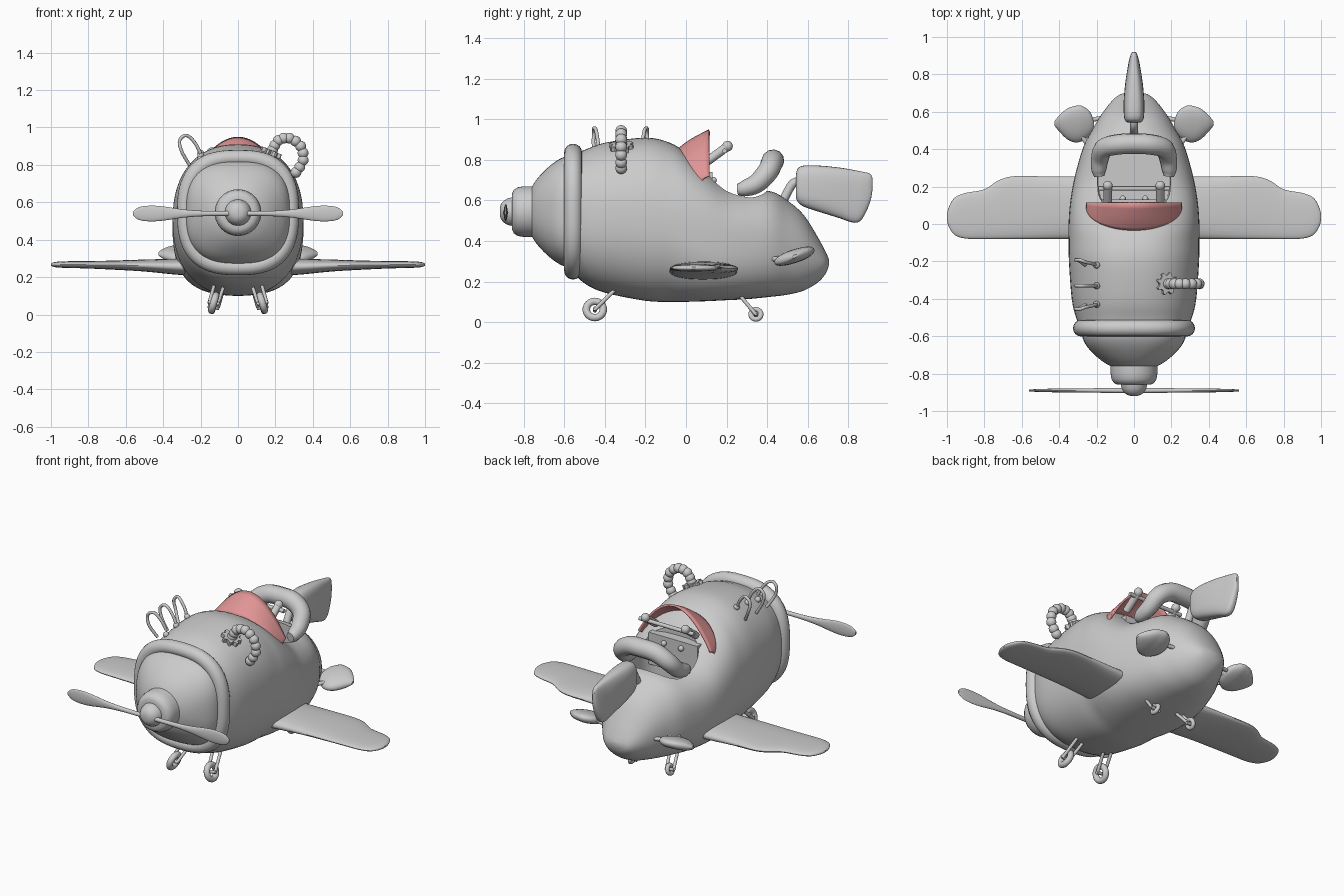
import bpy, bmesh, math
from mathutils import Vector

if "Cube" in bpy.data.objects:
    bpy.data.objects.remove(bpy.data.objects["Cube"])

AXES = {'x': (0, 1, 2), 'y': (1, 0, 2), 'z': (2, 0, 1)}


def smooth(rows, k):
    """Catmull-Rom resampling of a list of tuples."""
    out = []
    for i in range(len(rows) - 1):
        p0, p1, p2, p3 = (rows[max(0, min(len(rows) - 1, j))] for j in range(i - 1, i + 3))
        for s in range(k):
            t = s / k
            out.append(tuple(b + .5 * t * (c - a + t * (2 * a - 5 * b + 4 * c - d + t * (3 * (b - c) + d - a)))
                             for a, b, c, d in zip(p0, p1, p2, p3)))
    return out + [rows[-1]]


def mesh_obj(name, verts, faces, angle=40):
    me = bpy.data.meshes.new(name)
    me.from_pydata(verts, [], faces)
    bm = bmesh.new()
    bm.from_mesh(me)
    bmesh.ops.recalc_face_normals(bm, faces=bm.faces)
    bm.to_mesh(me)
    bm.free()
    ob = bpy.data.objects.new(name, me)
    bpy.context.collection.objects.link(ob)
    return finish(ob, name, angle)


def finish(ob, name, angle=40):
    ob.name = name
    bpy.ops.object.select_all(action='DESELECT')
    ob.select_set(True)
    bpy.context.view_layer.objects.active = ob
    bpy.ops.object.shade_smooth_by_angle(angle=math.radians(angle))
    return ob


def loft(name, rows, axis='y', side=1, seg=40, closed=False, shear=0):
    """Superellipse rings; row = (position, centre a, centre b, radius a, radius b, exponent)."""
    verts, faces, ax = [], [], AXES[axis]
    for t, ca, cb, ra, rb, n in rows:
        for i in range(seg):
            th = 2 * math.pi * i / seg
            c, s = math.cos(th), math.sin(th)
            v = [0, 0, 0]
            v[ax[0]] = t
            v[ax[1]] = ca + ra * math.copysign(abs(c) ** (2 / n), c)
            v[ax[2]] = cb + rb * math.copysign(abs(s) ** (2 / n), s)
            v[2] += shear * (v[1] - ca)
            verts.append((v[0] * side, v[1], v[2]))
    m = len(rows)
    for r in range(m if closed else m - 1):
        for i in range(seg):
            j, q = (i + 1) % seg, (r + 1) % m
            faces.append((r * seg + i, r * seg + j, q * seg + j, q * seg + i))
    if not closed:
        faces += [tuple(range(seg)), tuple(range((m - 1) * seg, m * seg))]
    return mesh_obj(name, verts, faces)


def tube(name, pts, r, k=6, side=1):
    """Round tube along points; an optional 4th value scales the radius."""
    cu = bpy.data.curves.new(name, 'CURVE')
    cu.dimensions, cu.bevel_depth, cu.bevel_resolution, cu.use_fill_caps = '3D', r, 4, True
    path = smooth([p if len(p) == 4 else (*p, 1) for p in pts], k)
    sp = cu.splines.new('POLY')
    sp.points.add(len(path) - 1)
    for sp_pt, p in zip(sp.points, path):
        sp_pt.co, sp_pt.radius = (p[0] * side, p[1], p[2], 1), p[3]
    ob = bpy.data.objects.new(name, cu)
    bpy.context.collection.objects.link(ob)
    bpy.ops.object.select_all(action='DESELECT')
    ob.select_set(True)
    bpy.context.view_layer.objects.active = ob
    bpy.ops.object.convert(target='MESH')
    return finish(bpy.context.object, name)


def ball(name, loc, r):
    bpy.ops.mesh.primitive_uv_sphere_add(segments=20, ring_count=12, radius=r, location=loc)
    return finish(bpy.context.object, name)


# fuselage: (y, bottom z, top z, half width, exponent)
HULL = smooth([(-.56, .25, .83, .285, 2.5), (-.5, .19, .85, .31, 2.4), (-.4, .145, .885, .333, 2.3),
               (-.2, .105, .91, .348, 2.3), (-.08, .1, .885, .35, 2.3), (0, .1, .835, .35, 2.5),
               (.1, .103, .75, .343, 2.7), (.2, .108, .675, .328, 2.7), (.3, .113, .65, .305, 2.6),
               (.42, .125, .645, .268, 2.4), (.5, .135, .6, .225, 2.2), (.58, .155, .53, .178, 2.1),
               (.65, .195, .42, .125, 2), (.69, .24, .345, .08, 2), (.705, .28, .31, .025, 2)], 4)
hull = loft("fuselage", [(y, 0, (a + b) / 2, w, (b - a) / 2, n) for y, a, b, w, n in HULL], seg=64)


def hull_top(x, y):
    i = max(1, next(j for j, r in enumerate(HULL) if r[0] >= y))
    p, q = HULL[i - 1], HULL[i]
    f = (y - p[0]) / (q[0] - p[0])
    _, a, b, w, n = (u + f * (v - u) for u, v in zip(p, q))
    return (a + b) / 2 + (b - a) / 2 * (1 - min(1, abs(x) / w) ** n) ** (1 / n)


# cockpit opening
cutter = loft("cockpit_cutter", [(.42, 0, .235, .19, .16, 3), (1.1, 0, .235, .205, .17, 3)], 'z')
mod = hull.modifiers.new("cockpit", 'BOOLEAN')
mod.object, mod.operation, mod.solver = cutter, 'DIFFERENCE', 'EXACT'
bpy.context.view_layer.objects.active = hull
bpy.ops.object.modifier_apply(modifier="cockpit")
bpy.data.objects.remove(cutter)
finish(hull, "fuselage")

# cowling, rolled collar and spinner
CZ = .545
loft("cowling", smooth([(y, 0, CZ, w, h, n) for y, w, h, n in (
    (-.54, .28, .28, 2.7), (-.6, .277, .27, 2.7), (-.65, .255, .243, 2.6), (-.7, .21, .2, 2.4),
    (-.74, .16, .155, 2.2), (-.765, .115, .115, 2))], 4), seg=64)
loft("cowling_collar", [(-.557 + .044 * math.sin(a), 0, CZ, .284 + .042 * math.cos(a), .293 + .042 * math.cos(a), 2.6)
                        for a in (2 * math.pi * i / 16 for i in range(16))], seg=64, closed=True)
loft("propeller_hub", [(y, 0, CZ, r, r, 2) for y, r in (
    (-.74, .125), (-.8, .125), (-.83, .12), (-.85, .107), (-.858, .09), (-.859, .07), (-.88, .066),
    (-.9, .053), (-.913, .038), (-.919, .02))])

# windshield
N, M = 32, 6
verts, faces = [], []
for i in range(N + 1):
    a = math.pi * (i / N - .5)
    x = .25 * math.sin(a)
    yb = -.035 + .12 * (1 - math.cos(a))
    base = Vector((x, yb, hull_top(x, yb) - .008))
    top = Vector((x, .115, max(.945 - .225 * (x / .25) ** 2, hull_top(x, .115))))
    for j in range(M + 1):
        p = base.lerp(top, j / M)
        p.y -= .012 * math.sin(math.pi * j / M)
        verts.append(p)
for i in range(N):
    for j in range(M):
        k = i * (M + 1) + j
        faces.append((k, k + 1, k + M + 2, k + M + 1))
shield = mesh_obj("windshield", verts, faces)
sol = shield.modifiers.new("thickness", 'SOLIDIFY')
sol.thickness, sol.offset = .012, 0
red = bpy.data.materials.new("windshield_red")
red.diffuse_color = (.75, .3, .3, 1)
red.use_nodes = True
red.node_tree.nodes["Principled BSDF"].inputs["Base Color"].default_value = red.diffuse_color
shield.data.materials.append(red)

# padded headrest
half = [(.185, .255, .655, .55), (.188, .29, .66, .8), (.182, .35, .685, .95), (.16, .405, .745, 1.05), (.09, .425, .79, 1.1)]
tube("headrest", half + [(0, .43, .797, 1.1)] + [(-p[0], *p[1:]) for p in reversed(half)], .05, 5)

# dashboard and control handles
bpy.ops.mesh.primitive_cube_add(size=1, location=(0, .095, .64))
bpy.context.object.name = "dashboard"
bpy.context.object.scale = (.34, .07, .2)
tube("control_bar", [(-.19, .19, .845), (.19, .19, .845)], .012, 1)
for x in (-.06, .06):
    ball("dashboard_knob", (x, .135, .7), .017)

# tail fin and its bracket
loft("tail_fin", smooth([(y, 0, (a + b) / 2, t, (b - a) / 2, 3) for y, a, b, t in (
    (.542, .62, .72, .03), (.55, .595, .755, .045), (.58, .57, .772, .054), (.66, .543, .772, .055),
    (.76, .512, .762, .046), (.83, .49, .75, .035), (.87, .51, .742, .028), (.908, .59, .732, .017),
    (.92, .65, .71, .008))], 3), seg=32)
tube("tail_fin_bracket", [(0, .47, .58), (0, .5, .64), (0, .53, .685), (0, .58, .7)], .022)

WING = smooth([(x, (a + b) / 2, z, (b - a) / 2, t, 2.3) for x, a, b, z, t in (
    (.25, -.085, .255, .255, .046), (.34, -.08, .255, .256, .042), (.5, -.08, .255, .262, .032),
    (.65, -.08, .255, .264, .025), (.73, -.08, .23, .265, .022), (.8, -.08, .185, .266, .02),
    (.9, -.078, .166, .267, .018), (.96, -.058, .14, .267, .016), (.99, -.015, .09, .267, .011),
    (1, .02, .055, .267, .005))], 3)
STAB = smooth([(x, (a + b) / 2, .325, (b - a) / 2, t, 2.3) for x, a, b, t in (
    (.215, .515, .55, .012), (.235, .475, .6, .025), (.28, .442, .632, .034), (.32, .437, .63, .034),
    (.36, .455, .615, .032), (.4, .495, .58, .022), (.425, .525, .55, .008))], 3)
BLADE = smooth([(x, -.89, .54, t, h, 2) for x, t, h in (
    (.02, .013, .013), (.1, .013, .013), (.2, .012, .015), (.3, .011, .023), (.4, .01, .038),
    (.47, .009, .042), (.53, .007, .034), (.562, .004, .01))], 3)

for s in (-1, 1):
    tag = "left" if s < 0 else "right"
    loft(tag + "_wing", WING, 'x', s, 32)
    loft(tag + "_stabilizer", STAB, 'x', s, 24, shear=.3)
    loft(tag + "_propeller_blade", BLADE, 'x', s, 20)
    tube(tag + "_stabilizer_strut", [(.14, .57, .325), (.21, .56, .33), (.25, .55, .33)], .012, 4, s)
    tube(tag + "_stabilizer_strut", [(.2, .41, .31), (.24, .42, .31), (.28, .47, .315)], .012, 4, s)
    tube(tag + "_control_handle", [(.14, .1, .79), (.14, .205, .867)], .022, 1, s)
    ball(tag + "_handle_grip", (.14 * s, .205, .868), .026)
    # wheels with forked struts
    for pos, wy, wz, R, r, top in (("front", -.45, .062, .042, .0185, (-.35, .16)), ("rear", .345, .038, .025, .0125, (.25, .15))):
        bpy.ops.mesh.primitive_torus_add(major_radius=R, minor_radius=r, major_segments=32, minor_segments=12,
                                         location=(.13 * s, wy, wz), rotation=(0, math.pi / 2 - s * .3, 0))
        finish(bpy.context.object, f"{pos}_{tag}_wheel")
        for d in (-.024, .024):
            tube(f"{pos}_{tag}_strut", [(.13 + d, wy, wz), (.1 + d * 1.1, *top)], .0095, 1, s)
        tube(f"{pos}_{tag}_axle", [(.1, wy, wz - .005), (.16, wy, wz + .005)], .01, 1, s)

# looped exhaust wires on the left
for y in (-.22, -.33, -.43):
    d = .25 * (y + .33)
    ball("wire_end", (-.2, y, hull_top(.2, y) + .008), .018)
    tube("wire_loop", [(-.2, y, .86), (-.225, y + d * .3, .91), (-.26, y + d * .6, .95), (-.29, y + d, .955),
                       (-.313, y + d, .925), (-.3, y + d, .87), (-.26, y, .8)], .009)

# beaded hose with cogged flange on the right
for p in smooth([(.185, -.32, .88), (.215, -.32, .93), (.275, -.32, .943), (.335, -.32, .9), (.348, -.32, .825), (.31, -.32, .76)], 2):
    ball("hose_bead", p, .029)
cog = []
for h in (-.012, .014):
    for i in range(32):
        r = .06 if (i // 2) % 2 else .045
        cog.append((r * math.cos(i * math.pi / 16), r * math.sin(i * math.pi / 16), h))
flange = mesh_obj("hose_flange", cog, [tuple(range(32)), tuple(range(32, 64))] +
                  [(i, (i + 1) % 32, 32 + (i + 1) % 32, 32 + i) for i in range(32)], 20)
flange.location = (.175, -.318, hull_top(.175, -.318) + .005)
flange.rotation_euler = (0, .4, 0)
